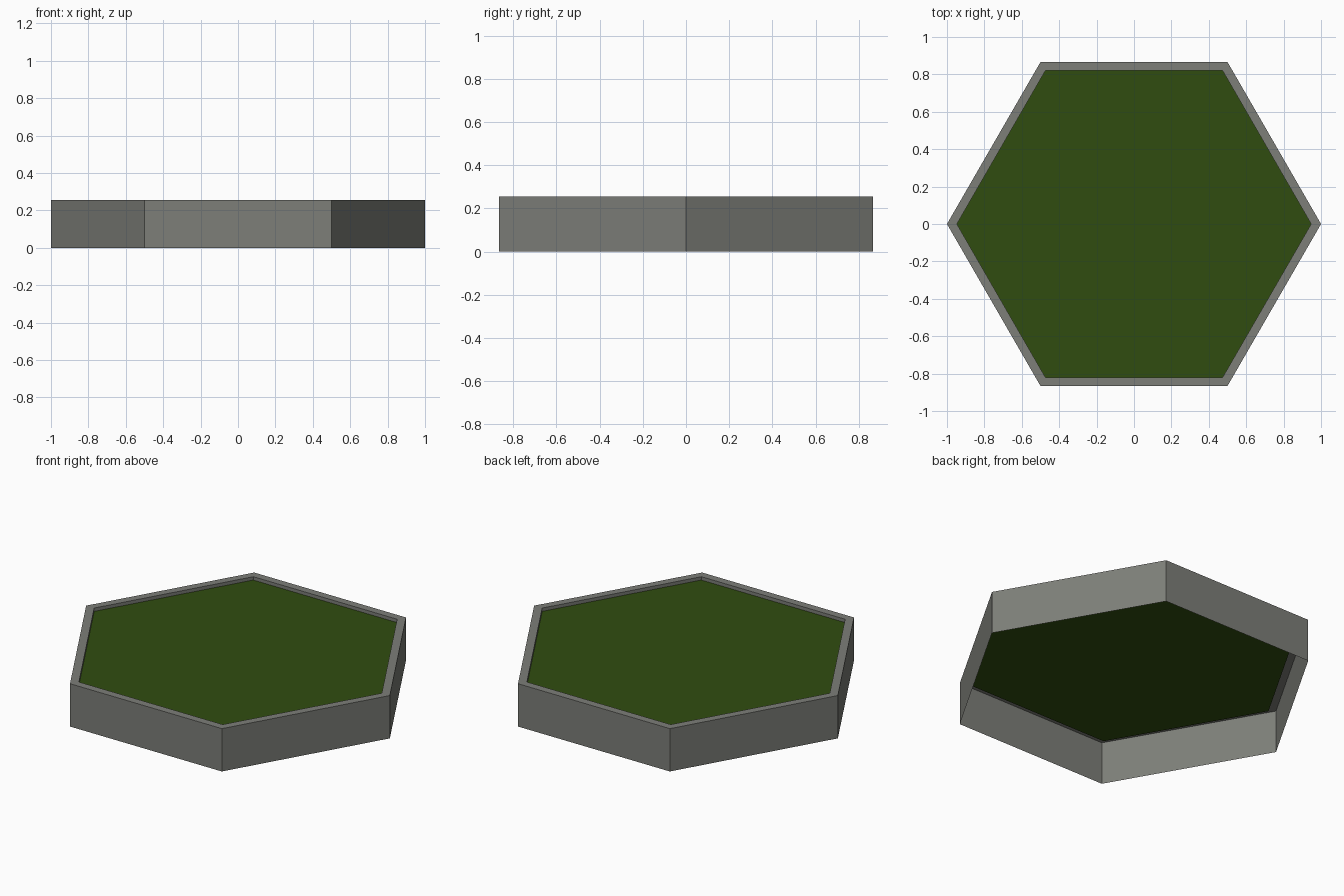
import bpy, bmesh
from math import cos, sin, pi

cube = bpy.data.objects.get("Cube")
if cube:
    bpy.data.objects.remove(cube)

HEIGHT, INNER, DROP = 0.255, 0.947, 0.02


def material(name, rgb):
    mat = bpy.data.materials.new(name)
    mat.use_nodes = True
    color = (*rgb, 1)
    mat.diffuse_color = color
    bsdf = mat.node_tree.nodes["Principled BSDF"]
    bsdf.inputs["Base Color"].default_value = color
    bsdf.inputs["Roughness"].default_value = 0.9
    return mat


def hexagon(bm, radius, z):
    return [bm.verts.new((radius * cos(i * pi / 3), radius * sin(i * pi / 3), z))
            for i in range(6)]


def finish(name, bm, mat):
    mesh = bpy.data.meshes.new(name)
    bm.to_mesh(mesh)
    bm.free()
    mesh.materials.append(mat)
    obj = bpy.data.objects.new(name, mesh)
    bpy.context.collection.objects.link(obj)
    return obj


stone = material("stone grey", (0.205, 0.21, 0.19))
grass = material("grass green", (0.030, 0.073, 0.005))

# Open-bottomed border: outer wall, flat rim and inner lip
bm = bmesh.new()
profile = [(1, 0), (1, HEIGHT), (INNER, HEIGHT), (INNER, HEIGHT - DROP)]
rings = [hexagon(bm, r, z) for r, z in profile]
for low, high in zip(rings, rings[1:]):
    for i in range(6):
        j = (i + 1) % 6
        bm.faces.new((low[i], low[j], high[j], high[i]))
finish("stone_border", bm, stone)

# Sunken grass floor inside the lip
bm = bmesh.new()
bm.faces.new(hexagon(bm, INNER, HEIGHT - DROP))
finish("grass_floor", bm, grass)
